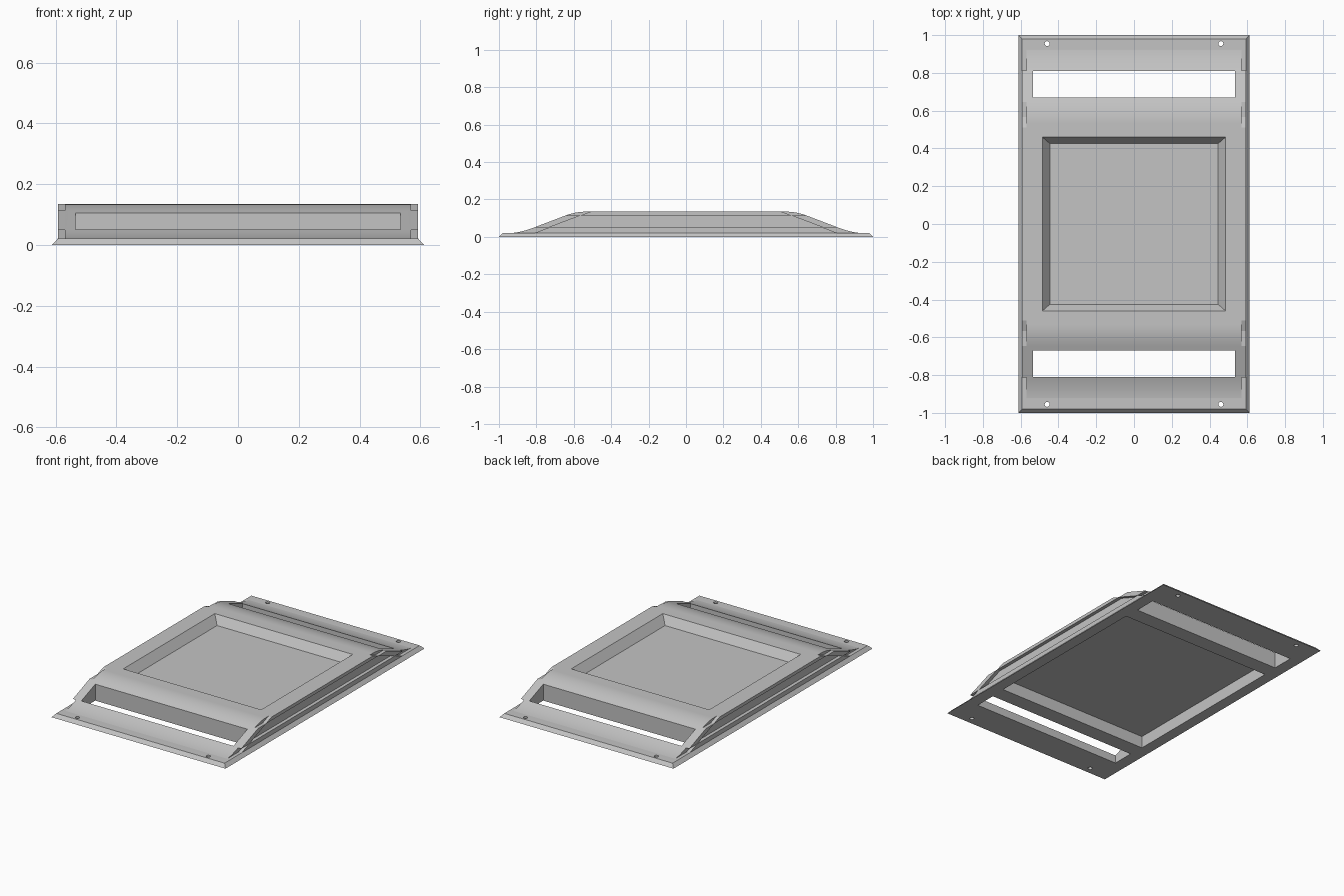
import bpy
import bmesh

cube = bpy.data.objects.get("Cube")
if cube:
    bpy.data.objects.remove(cube, do_unlink=True)

grey = bpy.data.materials.new("light_grey")
grey.use_nodes = True
COLOUR = (0.55, 0.55, 0.55, 1)
grey.diffuse_color = COLOUR
grey.node_tree.nodes["Principled BSDF"].inputs["Base Color"].default_value = COLOUR


def make_object(name, bm):
    bmesh.ops.recalc_face_normals(bm, faces=bm.faces)
    mesh = bpy.data.meshes.new(name)
    bm.to_mesh(mesh)
    bm.free()
    mesh.materials.append(grey)
    ob = bpy.data.objects.new(name, mesh)
    bpy.context.collection.objects.link(ob)
    return ob


def loft(name, bottom, top):
    """Solid between two matching loops of points."""
    bm = bmesh.new()
    a = [bm.verts.new(p) for p in bottom]
    b = [bm.verts.new(p) for p in top]
    bm.faces.new(a)
    bm.faces.new(b)
    n = len(a)
    for i in range(n):
        j = (i + 1) % n
        bm.faces.new((a[i], a[j], b[j], b[i]))
    return make_object(name, bm)


def frustum(name, low, high, centre_y=0):
    """Rectangular block; low and high are (half x, half y, z)."""
    def ring(hx, hy, z):
        return [(sx * hx, centre_y + sy * hy, z)
                for sx, sy in ((-1, -1), (1, -1), (1, 1), (-1, 1))]
    return loft(name, ring(*low), ring(*high))


def extrude_x(name, profile, x0, x1):
    return loft(name, [(x0, y, z) for y, z in profile],
                [(x1, y, z) for y, z in profile])


def combine(target, tool, operation):
    mod = target.modifiers.new("cut", "BOOLEAN")
    mod.operation = operation
    mod.solver = "EXACT"
    mod.object = tool
    bpy.context.view_layer.objects.active = target
    bpy.ops.object.modifier_apply(modifier=mod.name)
    bpy.data.objects.remove(tool, do_unlink=True)


def curve(a, b, c, steps=6):
    """Soft corner from a to c, pulled towards b."""
    pts = []
    for i in range(steps + 1):
        t = i / steps
        pts.append(tuple((1 - t) ** 2 * p + 2 * t * (1 - t) * q + t * t * r
                         for p, q, r in zip(a, b, c)))
    return pts


TOP, PLATE = 0.135, 0.022
INNER_X, OUTER_X = 0.57, 0.592


def slope_y(z):
    return 0.59 + (TOP - z) * 2.63


# Flanged base plate with chamfered rim
panel = frustum("panel_body", (0.612, 1, 0), (0.592, 0.98, PLATE))

# Raised centre with sloping, softly blended ends
half = curve((0.535, TOP), (0.59, TOP), (slope_y(0.114), 0.114))
half += curve((slope_y(0.049), 0.049), (slope_y(PLATE), PLATE), (0.94, PLATE - 0.001))
half.append((0.94, 0.01))
profile = half + [(-y, z) for y, z in reversed(half)]
combine(panel, extrude_x("raised_centre", profile, -INNER_X, INNER_X), "UNION")

# Tapered tray on top and hollow underneath
combine(panel, frustum("tray_cutter", (0.445, 0.425, 0.083), (0.525, 0.495, 0.187)), "DIFFERENCE")
combine(panel, frustum("hollow_cutter", (0.54, 0.57, -0.1), (0.54, 0.57, 0.077)), "DIFFERENCE")

# Through slots and screw holes at both ends
for side in (-1, 1):
    combine(panel, frustum("slot_cutter", (0.535, 0.07, -0.1), (0.535, 0.07, 0.3), side * 0.74),
            "DIFFERENCE")
    for x in (-0.46, 0.46):
        bm = bmesh.new()
        bmesh.ops.create_cone(bm, cap_ends=True, segments=20, radius1=0.013,
                              radius2=0.013, depth=0.3)
        bmesh.ops.translate(bm, verts=bm.verts, vec=(x, side * 0.955, 0))
        combine(panel, make_object("hole_cutter", bm), "DIFFERENCE")

# Side rails and slanted end bars framing a long groove
LOW, HIGH, BAR = 0.05, 0.114, 0.08
for side, label in ((1, "left"), (-1, "right")):
    x0, x1 = side * (INNER_X - 0.008), side * OUTER_X
    for name, z0, z1 in (("lower", PLATE - 0.005, LOW), ("upper", HIGH, TOP)):
        y0, y1 = slope_y(z0) - BAR, slope_y(z1) - BAR
        extrude_x(f"{label}_{name}_rail", [(-y0, z0), (y0, z0), (y1, z1), (-y1, z1)], x0, x1)
    for end, where in ((-1, "front"), (1, "back")):
        y0, y1 = slope_y(LOW), slope_y(HIGH)
        bar = [(y0 - BAR, LOW), (y0, LOW), (y1, HIGH), (y1 - BAR, HIGH)]
        extrude_x(f"{label}_{where}_end_bar", [(end * y, z) for y, z in bar], x0, x1)

# Smooth the blended slopes, keep the hard edges
bpy.ops.object.select_all(action="DESELECT")
panel.select_set(True)
bpy.context.view_layer.objects.active = panel
bpy.ops.object.shade_smooth_by_angle(angle=0.4)
weighted = panel.modifiers.new("even_shading", "WEIGHTED_NORMAL")
weighted.keep_sharp = True
